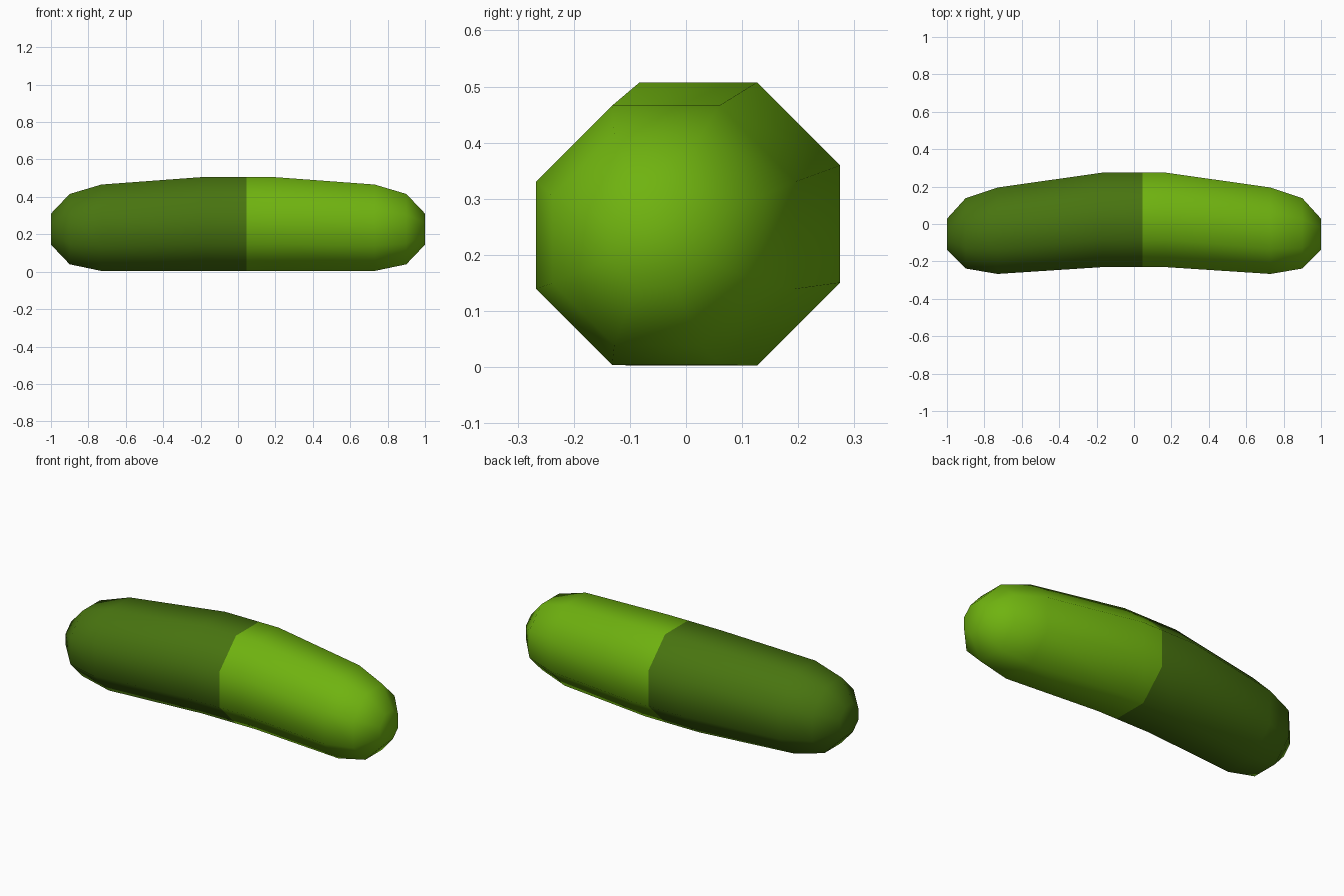
import bpy, bmesh, math

if "Cube" in bpy.data.objects:
    bpy.data.objects.remove(bpy.data.objects["Cube"])

def material(name, rgb):
    m = bpy.data.materials.new(name)
    m.diffuse_color = (*rgb, 1)
    m.use_nodes = True
    m.node_tree.nodes["Principled BSDF"].inputs["Base Color"].default_value = m.diffuse_color
    return m

# cross-sections of one half: x, centre y, centre z, half-width across flats
half = [(0.17, 0.022, 0.255, 0.2525), (0.73, -0.036, 0.235, 0.231),
        (0.90, -0.05, 0.2275, 0.188), (1.0, -0.055, 0.2275, 0.083)]
SPLIT = 0.045
seam = (SPLIT,) + half[0][1:]
rings = [(-r[0],) + r[1:] for r in reversed(half)] + [seam] + half

# bent octagonal body with flat ends
bm = bmesh.new()
loops = []
for x, cy, cz, h in rings:
    r = h / math.cos(math.pi / 8)
    loops.append([bm.verts.new((x, cy + r * math.cos(a), cz + r * math.sin(a)))
                  for a in (math.pi / 8 + i * math.pi / 4 for i in range(8))])
for a, b in zip(loops, loops[1:]):
    for i in range(8):
        j = (i + 1) % 8
        bm.faces.new((a[i], a[j], b[j], b[i]))
bm.faces.new(loops[0])
bm.faces.new(loops[-1])
bmesh.ops.recalc_face_normals(bm, faces=bm.faces)

# two-tone colouring, split across the middle
for f in bm.faces:
    f.smooth = True
    f.material_index = 1 if f.calc_center_median().x > SPLIT else 0

mesh = bpy.data.meshes.new("capsule_body")
bm.to_mesh(mesh)
bm.free()
mesh.materials.append(material("dark green", (0.065, 0.175, 0.005)))
mesh.materials.append(material("bright green", (0.16, 0.45, 0.005)))
body = bpy.data.objects.new("capsule_body", mesh)
bpy.context.collection.objects.link(body)
